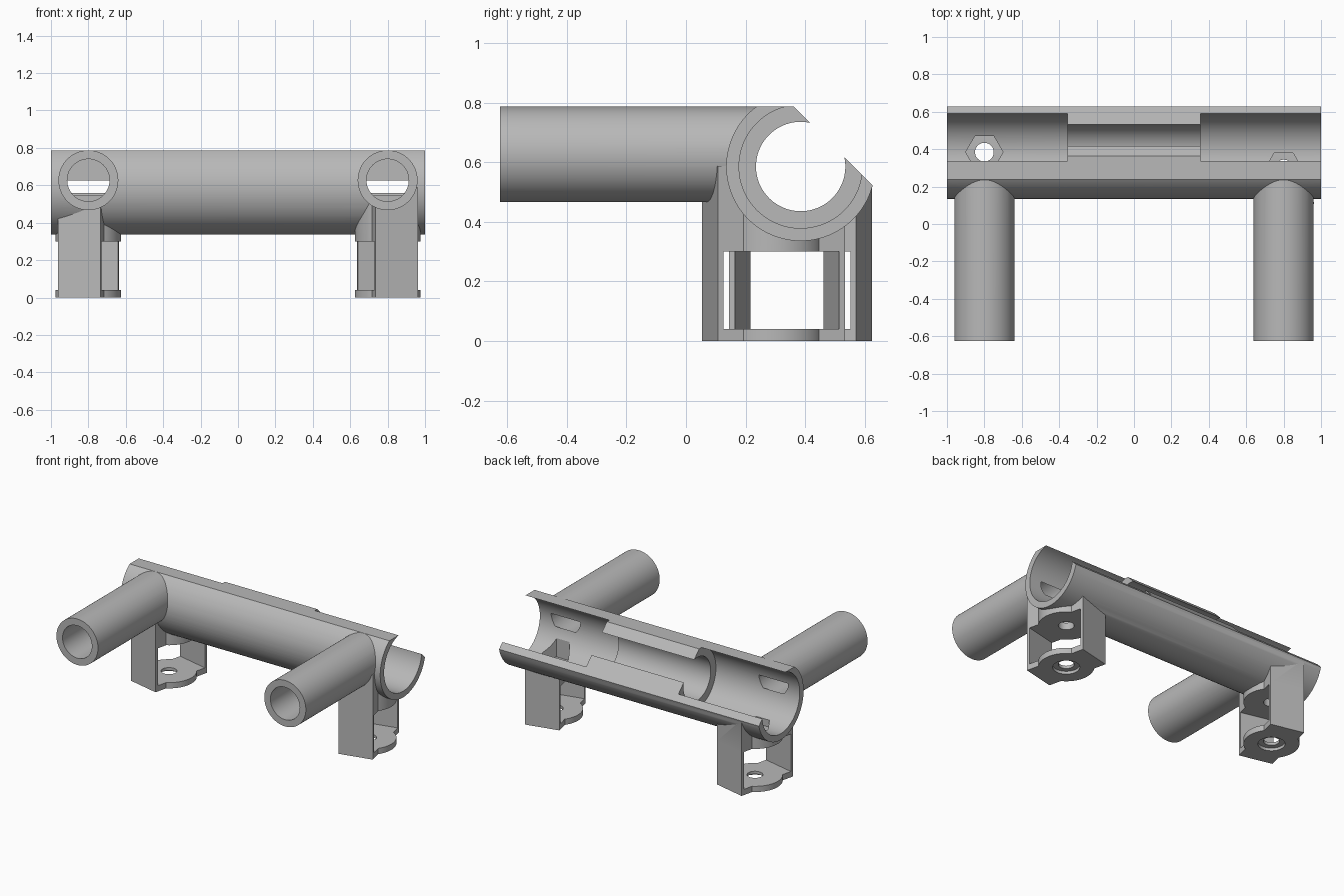
import bpy
import math
from mathutils import Matrix, Vector

cube = bpy.data.objects.get("Cube")
if cube:
    bpy.data.objects.remove(cube, do_unlink=True)

# Shared dimensions
AXIS_Y, AXIS_Z = 0.385, 0.586     # main tube axis
ARM_X, ARM_Z = 0.8, 0.627         # arm axes
HALF_W, HALF_L = 0.117, 0.219     # bracket half width and half length
TILT = math.radians(13)

grey = bpy.data.materials.new("plain grey")
grey.use_nodes = True
colour = (0.48, 0.48, 0.48, 1)
grey.diffuse_color = colour
grey.node_tree.nodes["Principled BSDF"].inputs["Base Color"].default_value = colour


def cylinder(name, radius, start, end, sides=96):
    """Cylinder between two points."""
    a, b = Vector(start), Vector(end)
    turn = (b - a).to_track_quat('Z', 'Y').to_euler()
    bpy.ops.mesh.primitive_cylinder_add(vertices=sides, radius=radius, depth=(b - a).length,
                                        location=(a + b) / 2, rotation=turn)
    ob = bpy.context.object
    ob.name = name
    return ob


def box(name, low, high):
    """Box between two corners."""
    a, b = Vector(low), Vector(high)
    bpy.ops.mesh.primitive_cube_add(size=1)
    ob = bpy.context.object
    ob.name = name
    size = b - a
    ob.data.transform(Matrix.Translation((a + b) / 2) @ Matrix.Diagonal((*size, 1)))
    return ob


def combine(target, tool, operation):
    """Apply one boolean and discard its helper."""
    mod = target.modifiers.new(operation.lower(), 'BOOLEAN')
    mod.operation = operation
    mod.solver = 'EXACT'
    mod.object = tool
    bpy.context.view_layer.objects.active = target
    bpy.ops.object.modifier_apply(modifier=mod.name)
    bpy.data.objects.remove(tool, do_unlink=True)


def bracket_part(ob, side):
    """Move a part from bracket space to its place on one side."""
    y = 0.294 if side > 0 else 0.384
    ob.matrix_world = (Matrix.Translation((side * ARM_X, y, 0))
                       @ Matrix.Rotation(side * TILT, 4, 'Z') @ ob.matrix_world)
    return ob


# Main tube with a flattened top
body = cylinder("tube_frame", 0.25, (-1, AXIS_Y, AXIS_Z), (1, AXIS_Y, AXIS_Z), 128)
combine(body, box("top_flat", (-1.2, 0, 0.7872), (1.2, 1, 1)), 'DIFFERENCE')

for side in (-1, 1):
    # Arm reaching to the front
    combine(body, cylinder("arm", 0.16, (side * ARM_X, -0.625, ARM_Z),
                           (side * ARM_X, 0.3, ARM_Z)), 'UNION')
    # Bracket: upper block and lower plate with round ears, then thin end walls
    for low, high in ((0, 0.04), (0.3, 0.587)):
        plate = box("plate", (-HALF_W, -HALF_L, low), (HALF_W, HALF_L, high))
        ear = cylinder("ear", 0.175, (0, 0, low), (0, 0, high))
        combine(plate, ear, 'UNION')
        if low == 0:
            for end in (-1, 1):
                inner, outer = sorted((end * (HALF_L - 0.02), end * HALF_L))
                wall = box("wall", (-HALF_W, inner, 0), (HALF_W, outer, 0.45))
                combine(plate, wall, 'UNION')
        combine(body, bracket_part(plate, side), 'UNION')

# Open the tube along its slanted upper back
opening = box("opening", (-1.2, -1, 0), (1.2, 1, 1))
opening.matrix_world = (Matrix.Translation((0, 0.4745, 0.6755))
                        @ Matrix.Rotation(math.radians(-45), 4, 'X'))
combine(body, opening, 'DIFFERENCE')

# Narrow middle bore and wide end bores
bores = [(0.15, -1.1, 1.1), (0.207, 0.355, 1.1), (0.207, -1.1, -0.355)]
for radius, x1, x2 in bores:
    combine(body, cylinder("bore", radius, (x1, AXIS_Y, AXIS_Z), (x2, AXIS_Y, AXIS_Z), 128),
            'DIFFERENCE')

for side in (-1, 1):
    # Arm bore, just breaking through the tube wall
    combine(body, cylinder("arm_bore", 0.113, (side * ARM_X, -0.7, ARM_Z),
                           (side * ARM_X, 0.182, ARM_Z)), 'DIFFERENCE')
    # Bolt hole, hexagonal nut pocket and round recess below
    y = 0.294 if side > 0 else 0.384
    for radius, z1, z2, sides in ((0.05, -0.1, 0.5, 48), (0.1, 0.35, 0.55, 6),
                                  (0.085, -0.1, 0.02, 48)):
        hole = cylinder("hole", radius, (0, 0, z1), (0, 0, z2), sides)
        if sides == 6:
            hole.data.transform(Matrix.Rotation(math.radians(30), 4, 'Z'))
        hole.location.x, hole.location.y = side * ARM_X, y
        combine(body, hole, 'DIFFERENCE')

# Finish
body.data.materials.clear()
body.data.materials.append(grey)
for face in body.data.polygons:
    face.material_index = 0
bpy.ops.object.select_all(action='DESELECT')
body.select_set(True)
bpy.context.view_layer.objects.active = body
bpy.ops.object.shade_smooth_by_angle(angle=math.radians(25))
